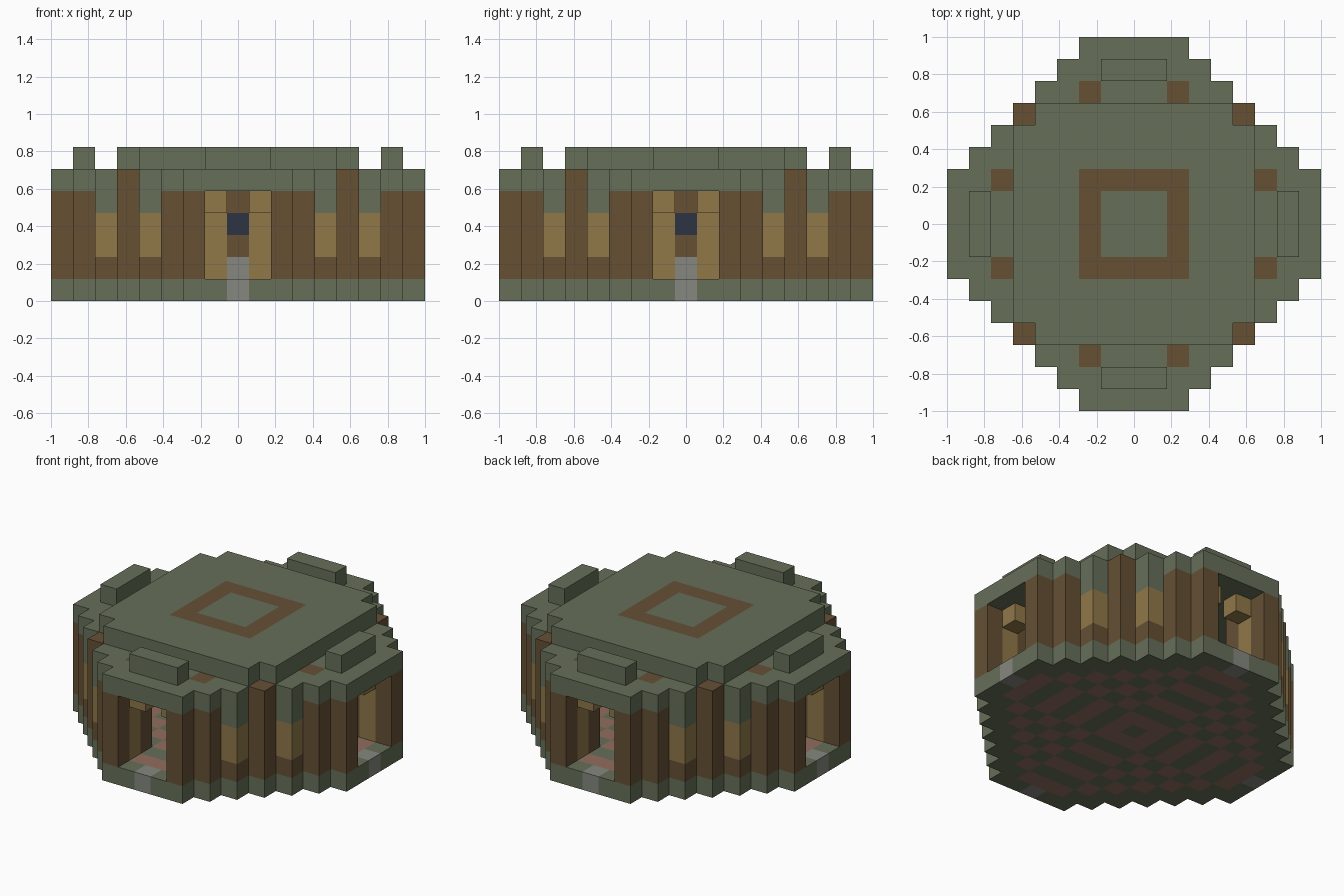
import bpy
import bmesh
from mathutils import Vector

if "Cube" in bpy.data.objects:
    bpy.data.objects.remove(bpy.data.objects["Cube"], do_unlink=True)

U = 2 / 17  # block size
SPAN = range(-8, 9)


def make_material(name, hex_code):
    srgb = [int(hex_code[n:n + 2], 16) / 255 for n in (0, 2, 4)]
    colour = [((c + 0.055) / 1.055) ** 2.4 for c in srgb] + [1]
    mat = bpy.data.materials.new(name)
    mat.use_nodes = True
    mat.diffuse_color = colour
    mat.node_tree.nodes["Principled BSDF"].inputs["Base Color"].default_value = colour
    return mat


MATS = {
    "moss": make_material("moss green", "666F59"),
    "timber": make_material("dark timber", "665034"),
    "plank": make_material("tan plank", "907849"),
    "stone": make_material("grey stone", "85877F"),
    "slate": make_material("dark blue", "2D3542"),
    "clay": make_material("terracotta", "926D5E"),
}


def block_part(name, cells):
    """Builds the outer skin of a set of blocks {(i, j, level): colour}."""
    colours = sorted(set(cells.values()))
    bm = bmesh.new()
    for cell, colour in cells.items():
        centre = Vector((cell[0], cell[1], cell[2] + 0.5))
        for axis in range(3):
            for sign in (-1, 1):
                beside = list(cell)
                beside[axis] += sign
                if tuple(beside) in cells:
                    continue
                n, u, v = Vector(), Vector(), Vector()
                n[axis] = sign / 2
                u[(axis + 1) % 3] = 0.5
                v[(axis + 2) % 3] = sign / 2
                corners = (-u - v, u - v, u + v, v - u)
                face = bm.faces.new([bm.verts.new((centre + n + c) * U) for c in corners])
                face.material_index = colours.index(colour)
    bmesh.ops.remove_doubles(bm, verts=bm.verts, dist=U / 100)
    mesh = bpy.data.meshes.new(name)
    bm.to_mesh(mesh)
    bm.free()
    for colour in colours:
        mesh.materials.append(MATS[colour])
    obj = bpy.data.objects.new(name, mesh)
    bpy.context.collection.objects.link(obj)
    return obj


def around(a, b):
    """All mirrored and swapped copies of one plan position."""
    return {(s * x, t * y) for x, y in ((a, b), (b, a)) for s in (-1, 1) for t in (-1, 1)}


def columns(name, spots, layers):
    """Stacks of blocks: layers maps level to colour."""
    plan = set().union(*(around(*s) for s in spots))
    return block_part(name, {(i, j, k): c for i, j in plan for k, c in layers.items()})


def floor_colour(i, j):
    a, b = sorted((abs(i), abs(j)))
    if (a, b) == (0, 8):
        return "stone"
    ringed = (a + b) % 2 == 0 and a + b <= 8 if a else b % 2 == 1
    return "clay" if ringed else "moss"


# Stepped octagonal plan
plan = [(i, j) for i in SPAN for j in SPAN if abs(i) + abs(j) <= 10]
corner_posts = around(5, 5)
hall_posts = around(2, 6)

# Floor slab with ringed paving
block_part("floor", {(i, j, 0): floor_colour(i, j) for i, j in plan})

# Outer walls
timber = {k: "timber" for k in range(1, 5)}
plank = {k: "plank" for k in range(1, 5)}
columns("timber_walls", [(2, 8), (3, 7)], timber)
columns("panel_walls", [(4, 6)], {1: "timber", 2: "plank", 3: "plank", 4: "moss"})
columns("corner_posts", [(5, 5)], {**timber, 5: "timber"})

# Entrance passages and hall posts
columns("passage_walls", [(2, 7)], plank)
columns("passage_brackets", [(1, 7)], {4: "plank"})
columns("hall_posts", [(2, 6)], timber)

# Central pillar with inset stone, window and timber faces
columns("pillar_corners", [(1, 1)], plank)
columns("pillar_faces", [(0, 1)], {1: "stone", 2: "timber", 3: "slate", 4: "timber"})

# Roof with post ends showing through
block_part("roof", {(i, j, 5): "timber" if (i, j) in hall_posts else "moss"
                    for i, j in plan if (i, j) not in corner_posts})

# Raised roof deck with a timber ring
deck = range(-5, 6)
block_part("roof_deck", {(i, j, 6): "timber" if max(abs(i), abs(j)) == 2 else "moss"
                         for i in deck for j in deck if (i, j) not in corner_posts})

# Parapet over each entrance
columns("parapets", [(0, 7), (1, 7)], {6: "moss"})
